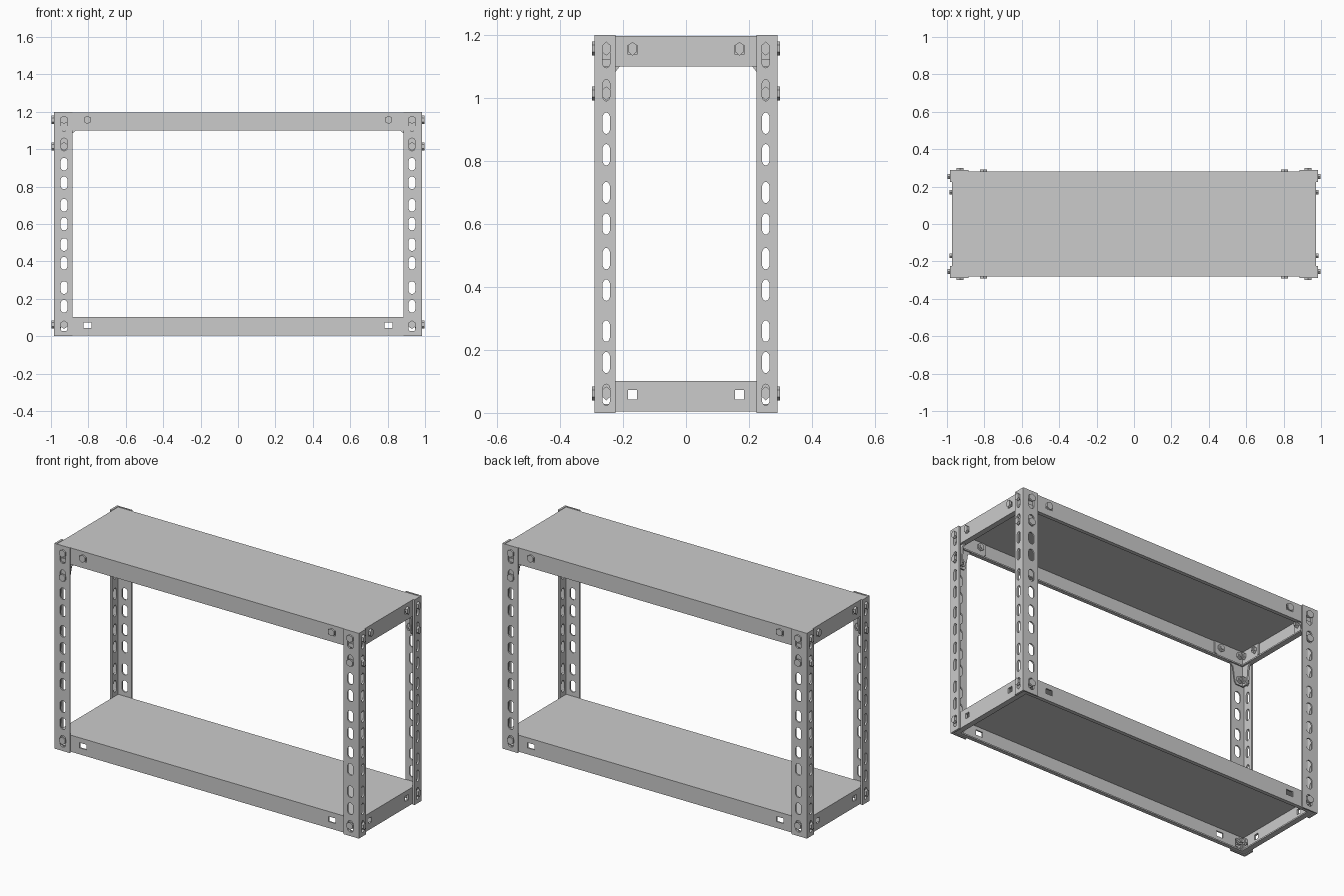
import bpy, bmesh, math
from mathutils import Matrix

if "Cube" in bpy.data.objects:
    bpy.data.objects.remove(bpy.data.objects["Cube"])

HX, HY, K = 0.985, 0.29, 0.667      # half sizes, depth squash along y
T = 0.012                           # sheet thickness
WX, WY = 2 * HX, 2 * HY / K         # face widths in local units


def face_matrix(face, s=1):
    """Local (distance from corner, height, depth inward) to world."""
    if face == "front":
        return Matrix(((-1, 0, 0, HX), (0, 0, s * K, -s * HY), (0, 1, 0, 0), (0, 0, 0, 1)))
    return Matrix(((0, 0, -s, s * HX), (K, 0, 0, -HY), (0, 1, 0, 0), (0, 0, 0, 1)))


def rect(u0, u1, z0, z1):
    return [(u0, z0), (u1, z0), (u1, z1), (u0, z1)]


def slot(u, z, r=0.018, half=0.016, n=8):
    pts = []
    for base, dz in ((0, half), (math.pi, -half)):
        for i in range(n + 1):
            a = base + math.pi * i / n
            pts.append((u + r * math.cos(a), z + dz + r * math.sin(a)))
    return pts


def plate(bm, outlines, depth, matrix, t=T):
    """Sheet with holes: first outline is the edge, the rest are cut out."""
    cu = bpy.data.curves.new("profile", "CURVE")
    cu.dimensions = "2D"
    cu.fill_mode = "BOTH"
    cu.extrude = t / 2
    for pts in outlines:
        sp = cu.splines.new("POLY")
        sp.points.add(len(pts) - 1)
        for p, (u, z) in zip(sp.points, pts):
            p.co = (u, z, 0, 1)
        sp.use_cyclic_u = True
    ob = bpy.data.objects.new("profile", cu)
    bpy.context.collection.objects.link(ob)
    bpy.context.view_layer.update()
    me = bpy.data.meshes.new_from_object(ob)
    me.transform(matrix @ Matrix.Translation((0, 0, depth + t / 2)))
    bm.from_mesh(me)
    bpy.data.objects.remove(ob)
    bpy.data.curves.remove(cu)
    bpy.data.meshes.remove(me)


def box(bm, x0, x1, y0, y1, z0, z1):
    m = Matrix.Translation(((x0 + x1) / 2, (y0 + y1) / 2, (z0 + z1) / 2))
    bmesh.ops.create_cube(bm, size=1, matrix=m @ Matrix.Diagonal((x1 - x0, y1 - y0, z1 - z0, 1)))


def prism(bm, u, z, d0, d1, r, n, matrix):
    bmesh.ops.create_cone(bm, cap_ends=True, segments=n, radius1=r, radius2=r, depth=d1 - d0,
                          matrix=matrix @ Matrix.Translation((u, z, (d0 + d1) / 2)))


def finish(name, bm, mirror=False):
    bmesh.ops.remove_doubles(bm, verts=bm.verts, dist=1e-5)
    bmesh.ops.recalc_face_normals(bm, faces=bm.faces)
    for f in bm.faces:
        f.smooth = False
    me = bpy.data.meshes.new(name)
    bm.to_mesh(me)
    bm.free()
    ob = bpy.data.objects.new(name, me)
    bpy.context.collection.objects.link(ob)
    if mirror:
        m = ob.modifiers.new("corners", "MIRROR")
        m.use_axis = (True, True, False)
        m.use_mirror_merge = False


# slotted angle posts, mirrored to four corners
SLOTS = (0.057, 0.16, 0.26, 0.39, 0.49, 0.60, 0.70, 0.82, 0.92, 1.025, 1.13)
bm = bmesh.new()
for face in ("front", "side"):
    start = 0 if face == "front" else T
    plate(bm, [rect(start, 0.1, 0, 1.2)] + [slot(0.055, z) for z in SLOTS], 0, face_matrix(face))
finish("corner_posts", bm, True)

# shelf trays: top sheet, pierced skirts and inward bottom lips
for name, z0, z1 in (("lower_shelf", 0.005, 0.102), ("upper_shelf", 1.1, 1.197)):
    bm = bmesh.new()
    X, Y = HX - T, HY - T * K
    box(bm, -X, X, -Y, Y, z1 - 0.008, z1)
    for face, w in (("front", WX), ("side", WY)):
        inset = T if face == "front" else 2 * T
        hz = z0 + 0.053
        holes = []
        for u in (0.055, 0.18, w - 0.18, w - 0.055):
            low = 0.03 if abs(u - w / 2) > w / 2 - 0.1 else 0.015
            holes.append(rect(u - 0.022, u + 0.022, hz - low, hz + 0.015))
        for s in (1, -1):
            plate(bm, [rect(inset, w - inset, z0, z1 - 0.008)] + holes, T, face_matrix(face, s))
    a, b = X - T, Y - T * K
    for s in (1, -1):
        box(bm, -a, a, *sorted((s * b, s * (b - 0.014))), z0, z0 + 0.008)
        box(bm, *sorted((s * a, s * (a - 0.02))), -b + 0.014, b - 0.014, z0, z0 + 0.008)
    finish(name, bm)

# corner brackets behind the upper skirts
bracket = [(0.026, 1.187), (0.22, 1.187), (0.22, 1.125), (0.2, 1.11), (0.125, 1.105),
           (0.098, 1.083), (0.085, 1.0), (0.075, 0.985), (0.026, 0.985)]
bm = bmesh.new()
for face in ("front", "side"):
    plate(bm, [bracket], 2 * T, face_matrix(face), 0.01)
finish("corner_brackets", bm, True)

# hex bolts with shanks and nuts
bm = bmesh.new()
for face in ("front", "side"):
    M = face_matrix(face)
    for u, z, d in ((0.055, 1.157, 0), (0.055, 1.015, 0), (0.055, 0.062, 0), (0.18, 1.157, T)):
        prism(bm, u, z, d - 0.013, d, 0.022, 6, M)
        prism(bm, u, z, d, 0.055, 0.011, 12, M)
        nut = 0.024 if z < 1 else 0.034
        prism(bm, u, z, nut, nut + 0.014, 0.021, 6, M)
finish("bolts", bm, True)
